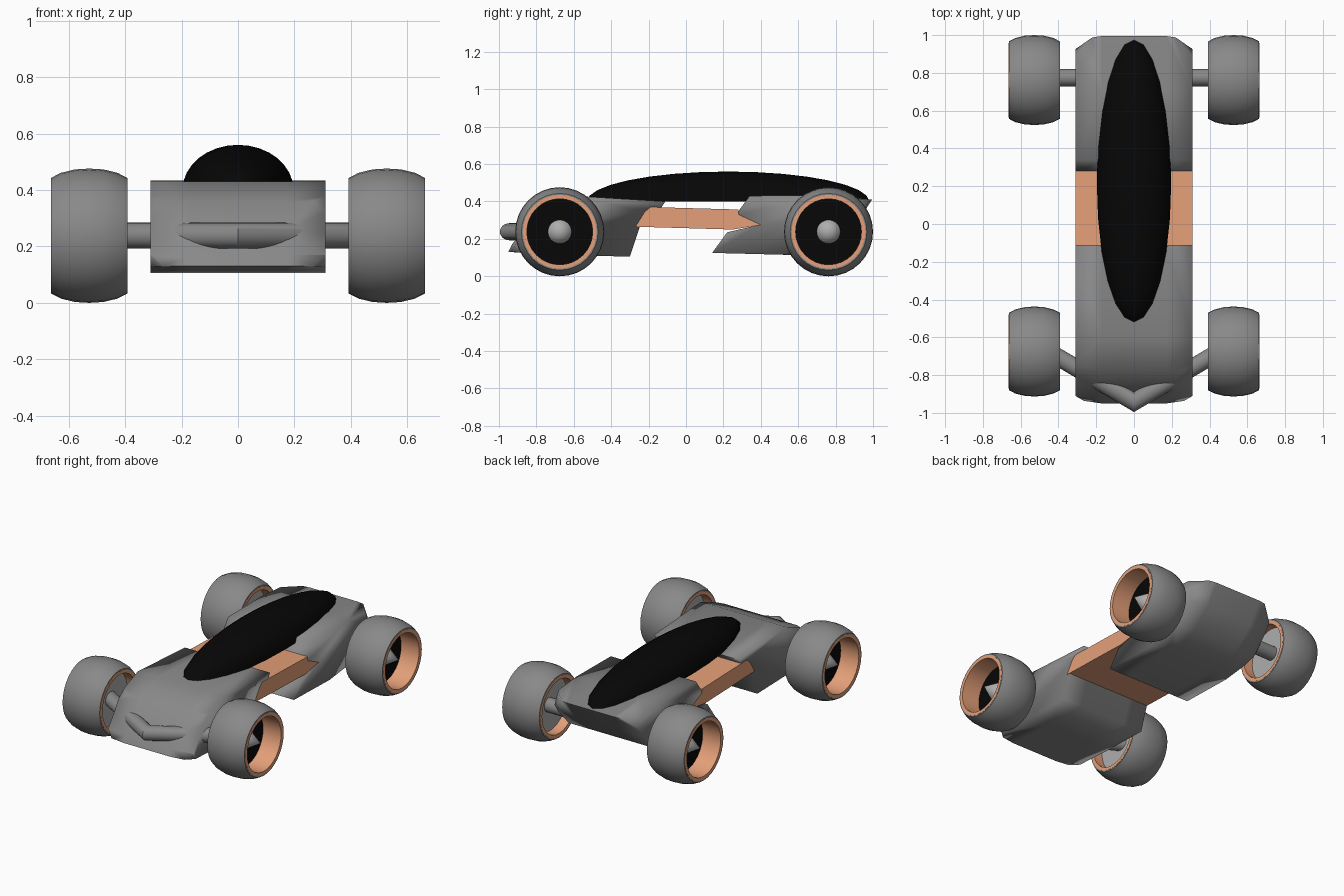
import bpy, bmesh, math
from mathutils import Vector

if "Cube" in bpy.data.objects:
    bpy.data.objects.remove(bpy.data.objects["Cube"])


def material(name, rgb):
    m = bpy.data.materials.new(name)
    m.diffuse_color = (*rgb, 1)
    m.use_nodes = True
    m.node_tree.nodes["Principled BSDF"].inputs["Base Color"].default_value = m.diffuse_color
    return m


COPPER = material("copper", (0.78, 0.35, 0.19))
BLACK = material("black", (0.002, 0.002, 0.002))
GREY = material("dark_grey", (0.25, 0.25, 0.25))
LIGHT = material("light_grey", (0.42, 0.42, 0.42))


def finish(name, bm, mat, smooth=None):
    bmesh.ops.recalc_face_normals(bm, faces=bm.faces)
    me = bpy.data.meshes.new(name)
    bm.to_mesh(me)
    bm.free()
    ob = bpy.data.objects.new(name, me)
    bpy.context.collection.objects.link(ob)
    me.materials.append(mat)
    if smooth:
        bpy.ops.object.select_all(action='DESELECT')
        ob.select_set(True)
        bpy.context.view_layer.objects.active = ob
        bpy.ops.object.shade_smooth_by_angle(angle=math.radians(smooth))
    return ob


def hull(name, profile, stations, mat, smooth=None, corners=()):
    """Sweep a (y, z) side profile across x; each station is (x, bow at the far end).
    The outer vertices of the listed profile corners are cut off."""
    bm = bmesh.new()
    n = len(profile)
    rows = []
    for x, bow in stations:
        rows.append([bm.verts.new((x, y + math.copysign(bow, y) * (abs(y) > 0.8), z))
                     for y, z in profile])
    for a, b in zip(rows, rows[1:]):
        for i in range(n):
            j = (i + 1) % n
            bm.faces.new((a[i], a[j], b[j], b[i]))
    bm.faces.new(rows[0])
    bm.faces.new(rows[-1])
    cut = [row[i] for row in (rows[0], rows[-1]) for i in corners]
    if cut:
        bmesh.ops.bevel(bm, geom=cut, offset=0.09, segments=1, affect='VERTICES',
                        clamp_overlap=True)
    return finish(name, bm, mat, smooth)


def lathe(name, profile, centre, side, mat, smooth=40, n=32):
    """Spin (x, radius) points about the x axis; radius 0 closes the end."""
    bm = bmesh.new()
    vs = [bm.verts.new((side * x, 0, r)) for x, r in profile]
    edges = [bm.edges.new(e) for e in zip(vs, vs[1:])]
    bmesh.ops.spin(bm, geom=vs + edges, cent=(0, 0, 0), axis=(1, 0, 0),
                   angle=math.tau, steps=n, use_duplicate=False)
    bmesh.ops.remove_doubles(bm, verts=bm.verts, dist=1e-4)
    ob = finish(name, bm, mat, smooth)
    ob.location = centre
    return ob


def axle(name, half, y_mid, y_end, z, r, n=24):
    """Bar across x with a mitred bend in the middle."""
    bm = bmesh.new()
    ry = r / math.cos(math.atan2(y_end - y_mid, half))
    rings = [[bm.verts.new((x, y + ry * math.cos(k * math.tau / n),
                            z + r * math.sin(k * math.tau / n))) for k in range(n)]
             for x, y in ((-half, y_end), (0, y_mid), (half, y_end))]
    for a, b in zip(rings, rings[1:]):
        for i in range(n):
            j = (i + 1) % n
            bm.faces.new((a[i], a[j], b[j], b[i]))
    bm.faces.new(rings[0])
    bm.faces.new(rings[-1])
    return finish(name, bm, GREY, 40)


# body shells, front and rear
WIDTH = [(-0.31, 0), (-0.17, 0.02), (0.17, 0.02), (0.31, 0)]
hull("front_body", [(-0.11, 0.40), (-0.60, 0.43), (-0.78, 0.36), (-0.85, 0.25),
                    (-0.91, 0.17), (-0.93, 0.13), (-0.60, 0.112), (-0.30, 0.105),
                    (-0.22, 0.345), (-0.14, 0.355)], WIDTH, GREY, 100, (2, 5))
hull("rear_body", [(0.34, 0.43), (0.70, 0.433), (0.975, 0.41), (0.89, 0.28),
                   (0.78, 0.16), (0.60, 0.113), (0.14, 0.125), (0.22, 0.235),
                   (0.39, 0.275), (0.26, 0.32)], WIDTH, GREY, 100, (2, 5))

# copper middle section
hull("middle_section", [(-0.27, 0.265), (-0.22, 0.345), (-0.19, 0.37), (0.28, 0.357),
                        (0.28, 0.33), (0.40, 0.275), (0.25, 0.25)],
     [(-0.311, 0), (0.311, 0)], COPPER)

# long half-ellipsoid canopy with a flat underside
bm = bmesh.new()
bmesh.ops.create_uvsphere(bm, u_segments=24, v_segments=16, radius=1)
bmesh.ops.bisect_plane(bm, geom=bm.verts[:] + bm.edges[:] + bm.faces[:],
                       plane_co=(0, 0, 0), plane_no=(0, 0, 1), clear_inner=True)
bmesh.ops.holes_fill(bm, edges=[e for e in bm.edges if e.is_boundary])
bmesh.ops.scale(bm, vec=(0.197, 0.755, 0.16), verts=bm.verts)
canopy = finish("canopy", bm, BLACK, 40)
canopy.location = (0, 0.225, 0.40)

# wheels
Z = 0.238
TYRE = [(-0.135, 0.195), (-0.135, 0.205), (-0.10, 0.223), (-0.05, 0.235), (0, 0.238),
        (0.05, 0.235), (0.10, 0.223), (0.135, 0.205), (0.135, 0.195)]
RIM = [(0, 0.197), (0.136, 0.197), (0.136, 0.176), (-0.136, 0.176), (-0.136, 0.197), (0, 0.197)]
for end, y in (("front", -0.675), ("rear", 0.762)):
    for label, s in (("left", -1), ("right", 1)):
        c = (s * 0.5275, y, Z)
        tag = f"{end}_{label}_"
        lathe(tag + "tyre", TYRE, c, s, GREY)
        lathe(tag + "rim", RIM, c, s, COPPER)
        lathe(tag + "wheel_face", [(-0.01, 0.178), (0.005, 0.178), (0.005, 0)], c, s, BLACK)
        lathe(tag + "wheel_back", [(-0.01, 0.178), (-0.07, 0.178), (-0.07, 0)], c, s, LIGHT)
        lathe(tag + "hub", [(0, 0.066), (0.11, 0)], c, s, LIGHT)

# axles: swept V through the nose, straight bar at the back
axle("front_axle", 0.47, -0.942, -0.665, Z, 0.046)
axle("rear_axle", 0.47, 0.775, 0.775, Z, 0.046)
